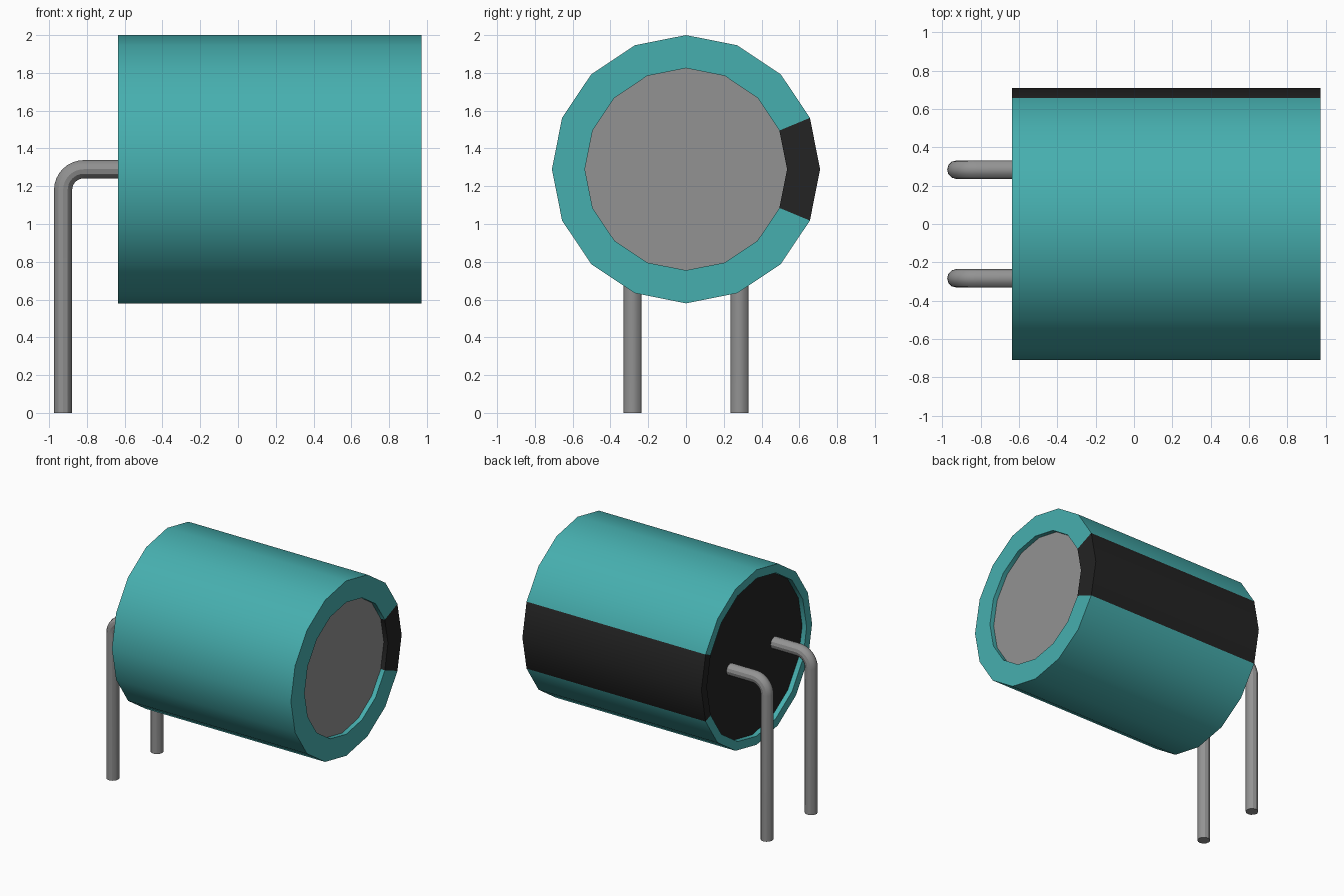
import bpy, bmesh, math
from mathutils import Vector

if "Cube" in bpy.data.objects:
    bpy.data.objects.remove(bpy.data.objects["Cube"])

SIDES = 16
AXIS_Z = 1.29


def material(name, rgb):
    m = bpy.data.materials.new(name)
    m.use_nodes = True
    m.diffuse_color = (*rgb, 1)
    m.node_tree.nodes["Principled BSDF"].inputs["Base Color"].default_value = (*rgb, 1)
    return m


teal = material("teal sleeve", (0.062, 0.43, 0.43))
black = material("black", (0.017, 0.017, 0.017))
grey = material("grey metal", (0.29, 0.29, 0.29))


def finish(obj):
    bpy.ops.object.select_all(action="DESELECT")
    obj.select_set(True)
    bpy.context.view_layer.objects.active = obj
    bpy.ops.object.shade_smooth_by_angle(angle=math.radians(30))


def mesh_object(name, bm, mats):
    bmesh.ops.recalc_face_normals(bm, faces=bm.faces)
    me = bpy.data.meshes.new(name)
    bm.to_mesh(me)
    bm.free()
    for m in mats:
        me.materials.append(m)
    obj = bpy.data.objects.new(name, me)
    obj.location.z = AXIS_Z
    bpy.context.collection.objects.link(obj)
    finish(obj)


def ring(bm, x, r):
    angles = [2 * math.pi * i / SIDES for i in range(SIDES)]
    return [bm.verts.new((x, r * math.cos(a), r * math.sin(a))) for a in angles]


# Sleeve: closed profile turned around the x axis, with a black stripe at the back
profile = [(-0.635, 0.64), (-0.635, 0.71), (0.972, 0.71),
           (0.972, 0.535), (0.935, 0.535), (-0.595, 0.64)]
bm = bmesh.new()
rings = [ring(bm, x, r) for x, r in profile]
for k, a in enumerate(rings):
    b = rings[(k + 1) % len(rings)]
    for i in range(SIDES):
        j = (i + 1) % SIDES
        f = bm.faces.new((a[i], a[j], b[j], b[i]))
        f.material_index = 1 if i in (0, SIDES - 1) else 0
mesh_object("sleeve", bm, [teal, black])

# End discs, slightly recessed in the sleeve
for name, x, r, mat, depth in (("metal_end", 0.935, 0.535, grey, -0.03),
                               ("rubber_base", -0.595, 0.64, black, 0.03)):
    bm = bmesh.new()
    outer, inner = ring(bm, x, r), ring(bm, x + depth, r * 0.95)
    bm.faces.new(outer)
    bm.faces.new(inner)
    for i in range(SIDES):
        j = (i + 1) % SIDES
        bm.faces.new((outer[i], outer[j], inner[j], inner[i]))
    mesh_object(name, bm, [mat])

# Bent wire leads
WIRE_X, BEND = -0.926, 0.11
for name, y in (("front_lead", -0.283), ("back_lead", 0.283)):
    path = [Vector((-0.58, y, AXIS_Z))]
    for i in range(9):
        a = math.pi / 2 * (1 + i / 8)
        path.append(Vector((WIRE_X + BEND + BEND * math.cos(a), y,
                            AXIS_Z - BEND + BEND * math.sin(a))))
    path.append(Vector((WIRE_X, y, 0)))
    cu = bpy.data.curves.new(name, "CURVE")
    cu.dimensions = "3D"
    cu.bevel_depth = 0.048
    cu.bevel_resolution = 4
    cu.use_fill_caps = True
    sp = cu.splines.new("POLY")
    sp.points.add(len(path) - 1)
    for p, co in zip(sp.points, path):
        p.co = (*co, 1)
    cu.materials.append(grey)
    obj = bpy.data.objects.new(name, cu)
    bpy.context.collection.objects.link(obj)
    bpy.ops.object.select_all(action="DESELECT")
    obj.select_set(True)
    bpy.context.view_layer.objects.active = obj
    bpy.ops.object.convert(target="MESH")
    finish(bpy.context.view_layer.objects.active)
